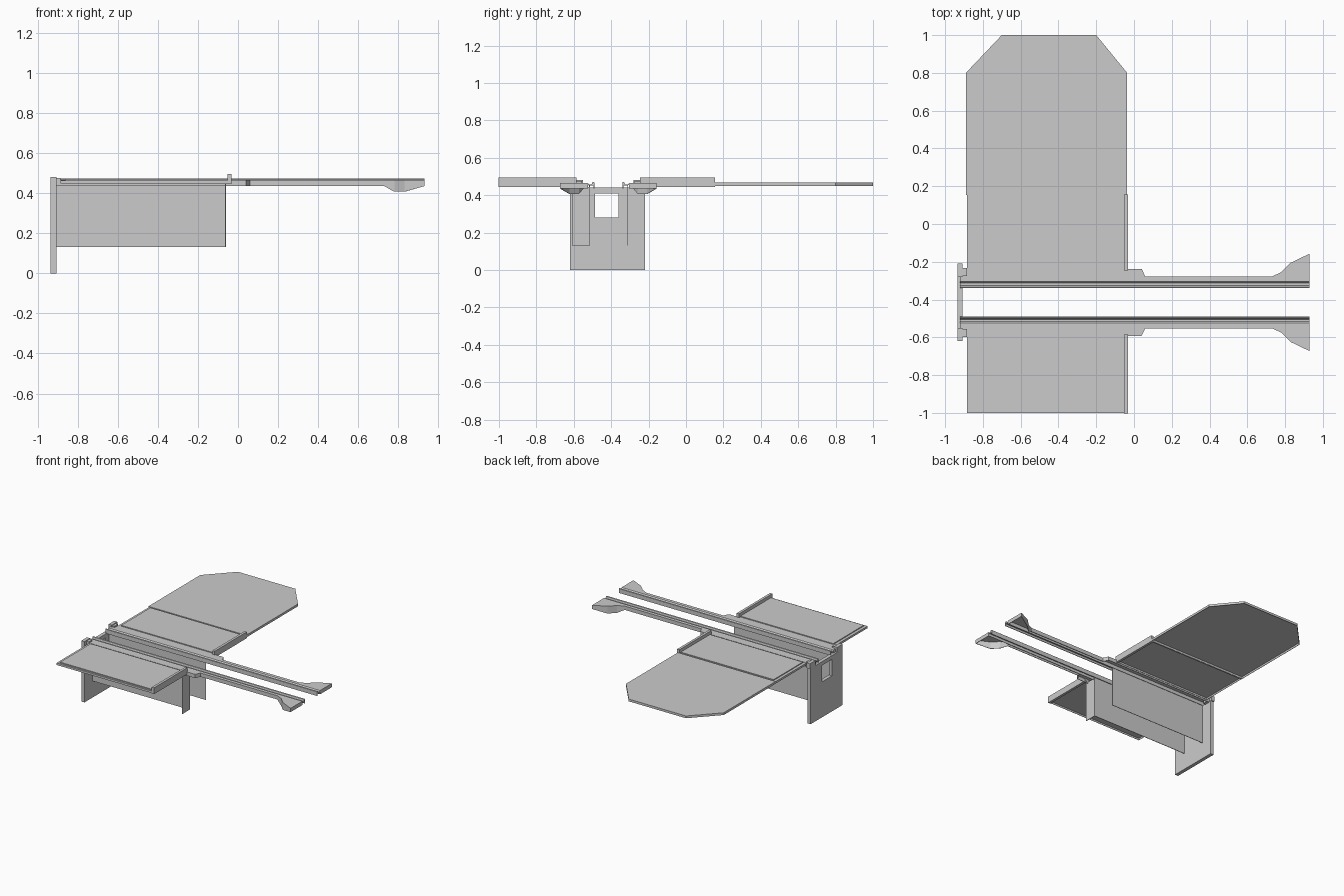
import bpy, bmesh

if "Cube" in bpy.data.objects:
    bpy.data.objects.remove(bpy.data.objects["Cube"])

YC = -0.415  # the two rails mirror about this line


def finish(name, bm):
    me = bpy.data.meshes.new(name)
    bm.to_mesh(me)
    bm.free()
    ob = bpy.data.objects.new(name, me)
    bpy.context.collection.objects.link(ob)
    return ob


def box(name, x, y, z):
    bm = bmesh.new()
    bmesh.ops.create_cube(bm, size=1)
    for v in bm.verts:
        v.co = [r[0] + (c + 0.5) * (r[1] - r[0]) for c, r in zip(v.co, (x, y, z))]
    return finish(name, bm)


def span(s, d0, d1):
    return sorted((YC + s * d0, YC + s * d1))


def tray(name, pts, top, thick=0.004):
    """Sheet with skirts folded down, open below; pts are (x, y, skirt bottom z)."""
    area = sum(a[0] * b[1] - b[0] * a[1] for a, b in zip(pts, pts[1:] + pts[:1]))
    if area < 0:
        pts = pts[::-1]
    bm = bmesh.new()
    up = [bm.verts.new((x, y, top)) for x, y, b in pts]
    lo = [bm.verts.new((x, y, b)) for x, y, b in pts]
    bm.faces.new(up)
    n = len(pts)
    for i in range(n):
        j = (i + 1) % n
        bm.faces.new((up[j], up[i], lo[i], lo[j]))
    ob = finish(name, bm)
    m = ob.modifiers.new("sheet", 'SOLIDIFY')
    m.thickness, m.offset = thick, -1
    return ob


def prism_x(name, prof, x0, x1):
    """Extrude a closed (y, z) profile along x."""
    bm = bmesh.new()
    f = bm.faces.new([bm.verts.new((x0, y, z)) for y, z in prof])
    r = bmesh.ops.extrude_face_region(bm, geom=[f])
    for v in r['geom']:
        if isinstance(v, bmesh.types.BMVert):
            v.co.x = x1
    bmesh.ops.recalc_face_normals(bm, faces=bm.faces)
    return finish(name, bm)


# End plate with its window
plate = box("end_plate", (-0.935, -0.907), (-0.62, -0.22), (0, 0.44))
cutter = box("window_cutter", (-1, -0.8), (-0.487, -0.36), (0.28, 0.41))
cutter.hide_render = True
cutter.display_type = 'WIRE'
b = plate.modifiers.new("window", 'BOOLEAN')
b.object, b.operation, b.solver = cutter, 'DIFFERENCE', 'EXACT'

# Rail outline: x, distance from centre line, skirt bottom
rail = [(-0.92, 0.11, 0.435), (0.93, 0.11, 0.435), (0.93, 0.258, 0.435),
        (0.83, 0.21, 0.407), (0.78, 0.16, 0.407), (0.73, 0.137, 0.435),
        (0.06, 0.137, 0.435), (0.04, 0.178, 0.435), (-0.89, 0.178, 0.435),
        (-0.89, 0.14, 0.435), (-0.92, 0.14, 0.435)]
# Grooved inner lip: distance from centre line, z
lip = [(0.075, 0.435), (0.075, 0.468), (0.08, 0.472), (0.086, 0.468), (0.09, 0.456),
       (0.102, 0.456), (0.11, 0.465), (0.11, 0.46), (0.104, 0.451), (0.08, 0.451), (0.08, 0.435)]

for side, s, far in (("front", -1, 0.585), ("back", 1, 0.568)):
    tray(side + "_rail", [(x, YC + s * d, z) for x, d, z in rail], 0.465)
    prism_x(side + "_rail_lip", [(YC + s * d, z) for d, z in lip], -0.92, 0.93)
    # End plate ears and brackets
    box(side + "_ear", (-0.935, -0.907), span(s, 0.135, 0.205), (0.44, 0.48))
    box(side + "_bracket", (-0.907, -0.885), span(s, 0.14, 0.182), (0.435, 0.475))
    # Table tray, raised inset and end stop
    y0, y1 = span(s, 0.178, far)
    tray(side + "_table", [(x, y, 0.447) for x, y in
                           ((-0.885, y0), (-0.05, y0), (-0.05, y1), (-0.885, y1))], 0.463)
    y0, y1 = span(s, 0.19, far - 0.014)
    box(side + "_table_inset", (-0.863, -0.052), (y0, y1), (0.462, 0.47))
    box(side + "_table_stop", (-0.052, -0.032), span(s, 0.17, far + 0.003), (0.445, 0.495))
    # Hanging side panel
    y0, y1 = span(s, 0.099, 0.103)
    box(side + "_side_panel", (-0.907, -0.06), (y0, y1), (0.13, 0.453))

# Flange on the end of the front panel
box("front_panel_flange", (-0.064, -0.06), (-0.61, -0.516), (0.13, 0.445))

# Extension leaf with clipped corners
leaf = [(-0.89, 0.153), (-0.036, 0.153), (-0.036, 0.8), (-0.2, 1), (-0.7, 1), (-0.89, 0.8)]
tray("extension_leaf", [(x, y, 0.45) for x, y in leaf], 0.468)
